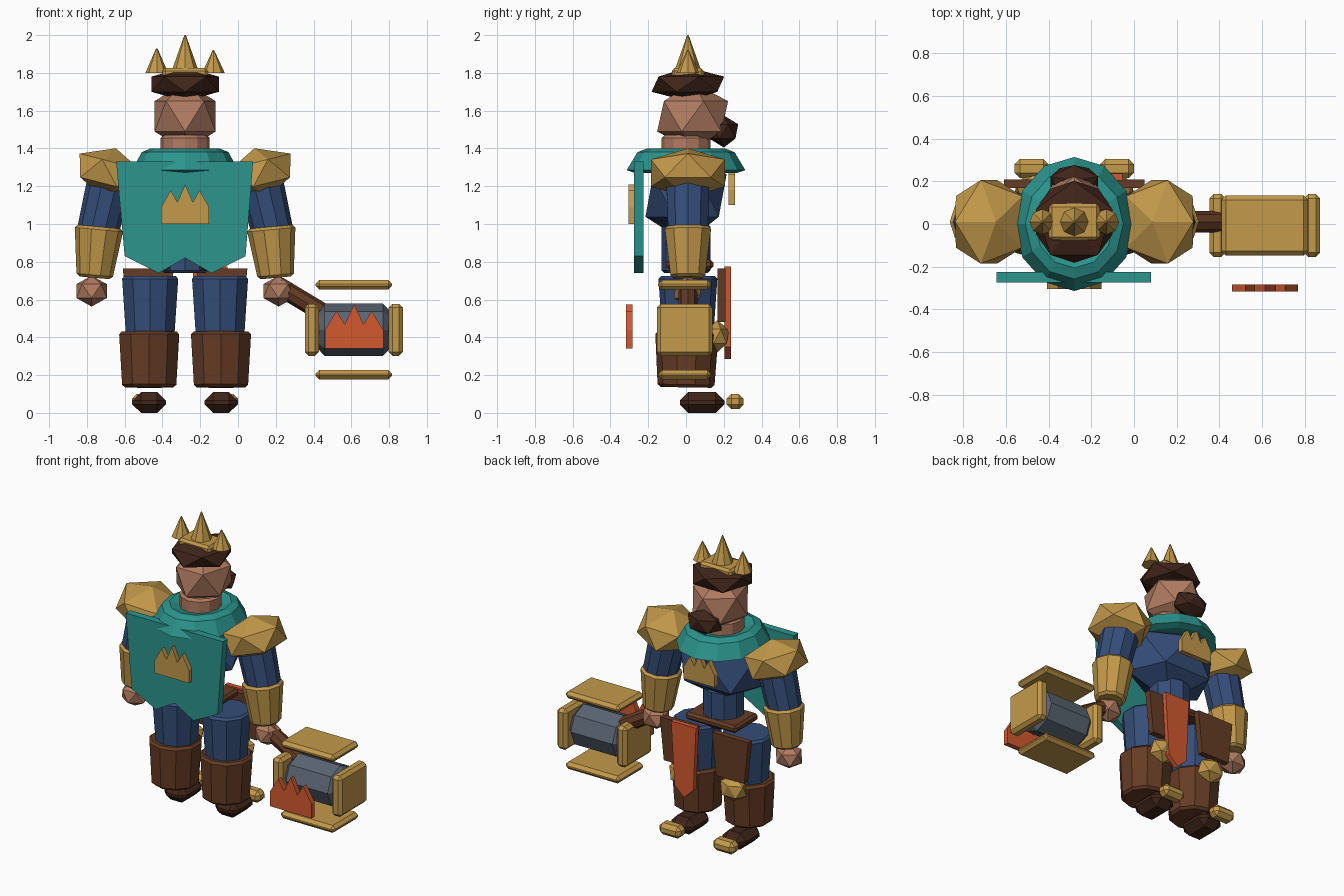
import bpy, bmesh, math
from mathutils import Matrix, Vector

if "Cube" in bpy.data.objects:
    bpy.data.objects.remove(bpy.data.objects["Cube"])

CX = -0.28  # figure centre line


def material(name, c):
    m = bpy.data.materials.new(name)
    m.diffuse_color = (*c, 1)
    m.use_nodes = True
    m.node_tree.nodes["Principled BSDF"].inputs["Base Color"].default_value = m.diffuse_color
    return m


GOLD = material("gold", (0.55, 0.32, 0.07))
BLUE = material("blue_cloth", (0.035, 0.075, 0.19))
TEAL = material("teal_cloth", (0.025, 0.3, 0.27))
SKIN = material("skin", (0.44, 0.2, 0.12))
HAIR = material("dark_brown", (0.05, 0.018, 0.01))
LEATHER = material("leather", (0.13, 0.045, 0.018))
ORANGE = material("orange_cloth", (0.65, 0.1, 0.03))
STEEL = material("steel", (0.1, 0.13, 0.17))


def finish(name, bm, mat, bevel=0):
    bmesh.ops.recalc_face_normals(bm, faces=bm.faces)
    me = bpy.data.meshes.new(name)
    bm.to_mesh(me)
    bm.free()
    me.materials.append(mat)
    ob = bpy.data.objects.new(name, me)
    bpy.context.collection.objects.link(ob)
    if bevel:
        b = ob.modifiers.new("bevel", 'BEVEL')
        b.width, b.segments = bevel, 1
        b.limit_method, b.angle_limit = 'ANGLE', math.radians(50)
    return ob


def box(name, loc, size, mat, bevel=0.015):
    bm = bmesh.new()
    bmesh.ops.create_cube(bm, size=1, matrix=Matrix.Translation(loc) @ Matrix.Diagonal((*size, 1)))
    return finish(name, bm, mat, bevel)


def ico(name, loc, radii, mat, spin=90, tilt=0):
    bm = bmesh.new()
    m = (Matrix.Translation(loc) @ Matrix.Rotation(tilt, 4, 'Y')
         @ Matrix.Diagonal((*radii, 1)) @ Matrix.Rotation(math.radians(spin), 4, 'Z'))
    bmesh.ops.create_icosphere(bm, subdivisions=1, radius=1, matrix=m)
    return finish(name, bm, mat)


def rod(name, a, b, ra, rb, mat, sides=10, bevel=0.015):
    a, b = Vector(a), Vector(b)
    d = b - a
    bm = bmesh.new()
    m = Matrix.Translation((a + b) / 2) @ d.to_track_quat('Z', 'Y').to_matrix().to_4x4()
    bmesh.ops.create_cone(bm, cap_ends=True, segments=sides, radius1=ra, radius2=rb, depth=d.length, matrix=m)
    return finish(name, bm, mat, bevel)


def plate(name, pts, y0, y1, mat, bevel=0):
    bm = bmesh.new()
    f = bm.faces.new([bm.verts.new((x, y0, z)) for x, z in pts])
    r = bmesh.ops.extrude_face_region(bm, geom=[f])
    vs = [v for v in r["geom"] if isinstance(v, bmesh.types.BMVert)]
    bmesh.ops.translate(bm, verts=vs, vec=(0, y1 - y0, 0))
    return finish(name, bm, mat, bevel)


def crown_emblem(name, cx, z, w, h, y0, y1, mat):
    half = [(0.5, 0), (0.5, 0.42), (0.3, 0.85), (0.16, 0.55)]
    pts = half + [(0, 1)] + [(-u, v) for u, v in reversed(half)]
    plate(name, [(cx + u * w, z + v * h) for u, v in pts], y0, y1, mat)


# Head, hair and beard
ico("head", (CX, 0.035, 1.57), (0.19, 0.21, 0.18), SKIN)
ico("hair", (CX, 0.01, 1.74), (0.21, 0.215, 0.09), HAIR)
ico("beard", (CX, 0.2, 1.49), (0.13, 0.085, 0.085), HAIR)
rod("neck", (CX, 0, 1.34), (CX, 0, 1.47), 0.13, 0.13, SKIN, 12)

# Crown with three spikes
box("crown_base", (CX, 0.01, 1.80), (0.24, 0.17, 0.05), GOLD)
for dx, r, top in ((-0.15, 0.06, 1.93), (0, 0.075, 2.0), (0.15, 0.06, 1.92)):
    rod("crown_spike", (CX + dx, 0.01, 1.80), (CX + dx, 0.01, top), r, 0.004, GOLD, 8, 0)

# Torso, waist and belt
ico("torso", (CX, 0, 1.15), (0.33, 0.24, 0.25), BLUE)
rod("waist", (CX, 0, 0.74), (CX, 0, 1.0), 0.13, 0.13, BLUE)
box("belt", (CX, 0.02, 0.785), (0.38, 0.25, 0.05), LEATHER)

# Collar: revolved cross-section
bm = bmesh.new()
N = 12
rings = []
for r, z in ((0.26, 1.27), (0.305, 1.285), (0.25, 1.38), (0.2, 1.40), (0.13, 1.38), (0.13, 1.29)):
    rings.append([bm.verts.new((CX + 0.92 * r * math.cos(t), 1.03 * r * math.sin(t), z))
                  for t in (2 * math.pi * i / N for i in range(N))])
for k in range(len(rings)):
    p, q = rings[k], rings[(k + 1) % len(rings)]
    for i in range(N):
        j = (i + 1) % N
        bm.faces.new((p[i], p[j], q[j], q[i]))
finish("collar", bm, TEAL)

# Cape and emblems
plate("cape", [(-0.645, 1.33), (0.08, 1.33), (0.04, 0.83), (-0.14, 0.74), (CX, 0.82),
               (-0.42, 0.74), (-0.6, 0.83)], -0.275, -0.225, TEAL)
crown_emblem("cape_emblem", CX, 1.0, 0.255, 0.21, -0.305, -0.275, GOLD)
crown_emblem("chest_emblem", CX, 1.10, 0.23, 0.19, 0.225, 0.26, GOLD)

# Hanging orange cloth
plate("loin_cloth", [(-0.24, 0.775), (-0.055, 0.775), (-0.08, 0.35), (-0.15, 0.285), (-0.22, 0.35)],
      0.205, 0.237, ORANGE)

# Paired limbs and armour
for side, s in (("left", -1), ("right", 1)):
    def P(x, y, z):
        return (CX + s * x, y, z)

    ico(side + "_shoulder_guard", P(0.40, 0.01, 1.27), (0.2, 0.23, 0.135), GOLD, 90 - 90 * s, -s * 0.25)
    rod(side + "_upper_arm", P(0.40, 0.01, 1.22), P(0.465, 0.01, 0.95), 0.12, 0.11, BLUE)
    rod(side + "_forearm_guard", P(0.455, 0.01, 0.985), P(0.48, 0.01, 0.715), 0.13, 0.095, GOLD)
    ico(side + "_hand", P(0.495, 0.01, 0.645), (0.095, 0.085, 0.082), SKIN)
    rod(side + "_thigh", P(0.185, 0.01, 0.725), P(0.185, 0.01, 0.41), 0.157, 0.135, BLUE)
    rod(side + "_boot", P(0.19, 0.005, 0.43), P(0.19, 0.0, 0.135), 0.168, 0.15, LEATHER)
    ico(side + "_knee_guard", P(0.19, 0.165, 0.405), (0.1, 0.07, 0.085), GOLD)
    box(side + "_foot", P(0.19, 0.085, 0.055), (0.175, 0.235, 0.11), HAIR, 0.045)
    box(side + "_toe_cap", P(0.2, 0.26, 0.06), (0.16, 0.09, 0.08), GOLD, 0.025)
    plate(side + "_hip_panel", [P(a, 0, z)[::2] for a, z in
                                ((0.33, 0.765), (0.06, 0.765), (0.09, 0.48), (0.3, 0.48))],
          0.168, 0.208, LEATHER)

# Hammer
HX, HY, HZ = 0.613, -0.007, 0.44
rod("hammer_handle", (0.2, 0.01, 0.68), (0.5, 0.01, 0.5), 0.05, 0.05, LEATHER, 8)
rod("hammer_core", (HX - 0.185, HY, HZ), (HX + 0.185, HY, HZ), 0.138, 0.138, STEEL, 8, 0.03)
for s in (-1, 1):
    box("hammer_face_plate", (HX + s * 0.222, HY, HZ), (0.075, 0.295, 0.275), GOLD, 0.02)
    box("hammer_side_plate", (HX, HY, HZ + s * 0.238), (0.405, 0.28, 0.05), GOLD, 0.02)
crown_emblem("hammer_emblem", HX + 0.002, 0.34, 0.31, 0.235, -0.317, -0.283, ORANGE)
